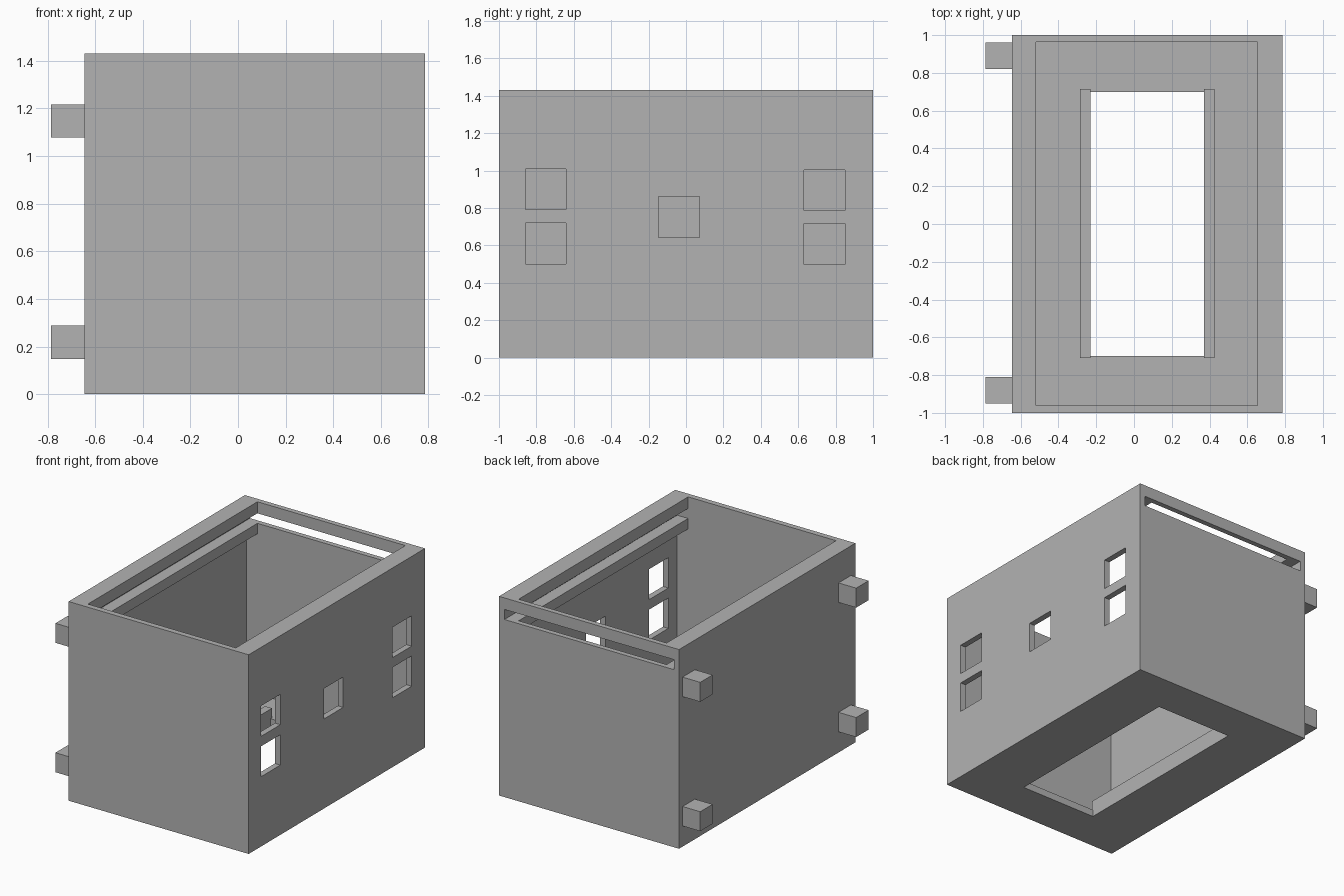
import bpy
import bmesh
from mathutils import Vector

if "Cube" in bpy.data.objects:
    bpy.data.objects.remove(bpy.data.objects["Cube"])

grey = bpy.data.materials.new("mid_grey")
grey.diffuse_color = (0.45, 0.45, 0.45, 1.0)
grey.use_nodes = True
grey.node_tree.nodes["Principled BSDF"].inputs["Base Color"].default_value = grey.diffuse_color


def box(name, x, y, z):
    """Flat-faced box spanning the given (min, max) ranges."""
    bm = bmesh.new()
    bmesh.ops.create_cube(bm, size=1.0)
    for v in bm.verts:
        v.co = Vector([r[0] if c < 0 else r[1] for c, r in zip(v.co, (x, y, z))])
    mesh = bpy.data.meshes.new(name)
    bm.to_mesh(mesh)
    bm.free()
    mesh.materials.append(grey)
    obj = bpy.data.objects.new(name, mesh)
    bpy.context.collection.objects.link(obj)
    return obj


def cut(target, x, y, z):
    """Subtract a box from the target and discard the cutter."""
    cutter = box("cutter", x, y, z)
    cutter.hide_render = True
    mod = target.modifiers.new("cut", 'BOOLEAN')
    mod.operation = 'DIFFERENCE'
    mod.solver = 'EXACT'
    mod.object = cutter
    bpy.context.view_layer.objects.active = target
    bpy.ops.object.modifier_apply(modifier=mod.name)
    bpy.data.objects.remove(cutter, do_unlink=True)


# Main housing
FLOOR = 0.05
inner_x, inner_y = (-0.605, 0.742), (-0.96, 0.963)
housing = box("housing", (-0.645, 0.785), (-1, 1), (0, 1.43))

# Main chamber below the rails
cut(housing, inner_x, inner_y, (FLOOR, 1.20))
# Top opening, leaving lips and lower rails along both sides
cut(housing, (-0.52, 0.655), inner_y, (0.9, 1.6))
# Sliding lid groove, open through the back wall
cut(housing, inner_x, (inner_y[0], 1.2), (1.275, 1.347))
# Floor opening
cut(housing, (-0.23, 0.37), (-0.70, 0.70), (-0.2, 0.3))

# Square holes in the right wall: (y centre, z centre)
for cy, cz in ((-0.75, 0.61), (-0.75, 0.90), (-0.037, 0.752),
               (0.74, 0.607), (0.74, 0.895)):
    cut(housing, (0.70, 0.9), (cy - 0.109, cy + 0.109), (cz - 0.109, cz + 0.109))

# Raised rails beside the floor opening
for name, x in (("left_floor_rail", (-0.285, -0.23)), ("right_floor_rail", (0.37, 0.425))):
    box(name, x, (-0.71, 0.715), (FLOOR, 0.12))

# Mounting pegs on the left wall
for side, y in (("front", (-0.95, -0.81)), ("back", (0.82, 0.96))):
    for level, z in (("lower", (0.148, 0.288)), ("upper", (1.077, 1.217))):
        box(f"{side}_{level}_peg", (-0.785, -0.645), y, z)
